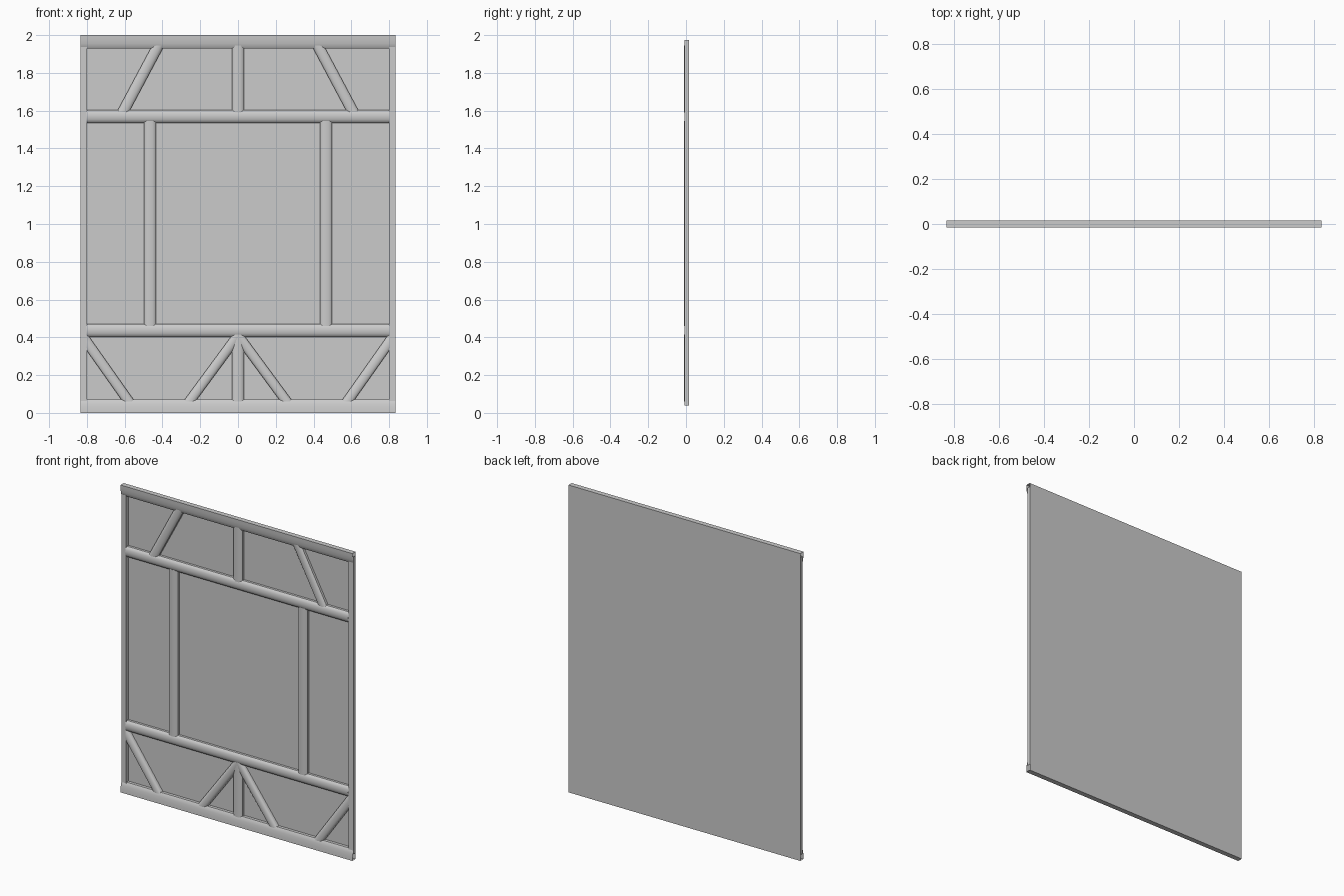
import bpy, bmesh, math
from mathutils import Vector

if "Cube" in bpy.data.objects:
    bpy.data.objects.remove(bpy.data.objects["Cube"])

BACK = 0.0165          # plane of the back sheet
W, H = 0.835, 2.0      # half width, height


def finish(name, bm, smooth=True, mirror=False):
    bmesh.ops.recalc_face_normals(bm, faces=bm.faces[:])
    # open shells: make sure they face the front
    if sum(f.normal.y * f.calc_area() for f in bm.faces) > 0 and name != "back_sheet":
        bmesh.ops.reverse_faces(bm, faces=bm.faces[:])
    me = bpy.data.meshes.new(name)
    bm.to_mesh(me)
    bm.free()
    ob = bpy.data.objects.new(name, me)
    bpy.context.collection.objects.link(ob)
    if mirror:
        ob.modifiers.new("mirror", 'MIRROR')
    if smooth:
        bpy.ops.object.select_all(action='DESELECT')
        bpy.context.view_layer.objects.active = ob
        ob.select_set(True)
        bpy.ops.object.shade_smooth_by_angle(angle=math.radians(40))
    return ob


def sweep(name, a, b, across, profile, mirror=False, clip_x=None, smooth=True):
    """Shell from a to b (x, z); profile is (offset along across, y)."""
    bm = bmesh.new()
    rows = []
    for p in (a, b):
        rows.append([bm.verts.new((p[0] + across[0] * u, y, p[1] + across[1] * u))
                     for u, y in profile])
    for i in range(len(profile) - 1):
        bm.faces.new((rows[0][i], rows[0][i + 1], rows[1][i + 1], rows[1][i]))
    if clip_x:
        bmesh.ops.bisect_plane(bm, geom=bm.verts[:] + bm.edges[:] + bm.faces[:],
                               plane_co=Vector((clip_x, 0, 0)),
                               plane_no=Vector((1, 0, 0)), clear_outer=True)
    return finish(name, bm, smooth, mirror)


def rounded(half, front):
    """Low rounded batten profile with a small step at both edges."""
    side = [(1, 0), (0.8, 0.55), (0.45, 0.88)]
    base = 0.001
    pts = [(-half, BACK)]
    pts += [(-half * u, base + (front - base) * t) for u, t in side]
    pts += [(0, front)]
    pts += [(half * u, base + (front - base) * t) for u, t in reversed(side)]
    return pts + [(half, BACK)]


X, Z = (1, 0), (0, 1)
beam = rounded(0.034, -0.0135)
batten = rounded(0.0325, -0.011)

# Back sheet
bm = bmesh.new()
bm.faces.new([bm.verts.new((x, BACK, z)) for x, z in ((W, 0), (-W, 0), (-W, H), (W, H))])
bm.normal_update()
finish("back_sheet", bm, smooth=False)

# Head and sill beams, full depth outside and rounding back inwards
edge = [(0, BACK), (0, -0.0165), (0.022, -0.0155), (0.045, -0.0125),
        (0.062, -0.008), (0.07, -0.003), (0.07, BACK)]
sweep("sill_beam", (-W, 0), (W, 0), Z, edge)
sweep("head_beam", (-W, H), (W, H), (0, -1), edge)

# Shallow side rails
sweep("side_rails", (0.8175, 0.04), (0.8175, 1.975), X,
      [(-0.0175, BACK), (-0.0175, -0.007), (0.0175, -0.007), (0.0175, BACK)],
      mirror=True, smooth=False)

# Horizontal mid beams
for name, z in (("lower_beam", 0.437), ("upper_beam", 1.57)):
    sweep(name, (-0.803, z), (0.803, z), Z, beam)

# Posts
sweep("middle_posts", (0.466, 0.46), (0.466, 1.545), X, batten, mirror=True)
sweep("top_post", (0, 1.59), (0, 1.945), X, batten)
sweep("bottom_post", (0, 0.06), (0, 0.415), X, batten)

# Diagonal braces, mirrored left and right
sweep("top_braces", (0.61, 1.592), (0.422, 1.945), X, batten, mirror=True)
sweep("inner_bottom_braces", (0.258, 0.06), (0.0, 0.41), X, batten, mirror=True)
sweep("outer_bottom_braces", (0.578, 0.06), (0.825, 0.41), X, batten,
      mirror=True, clip_x=0.803)
